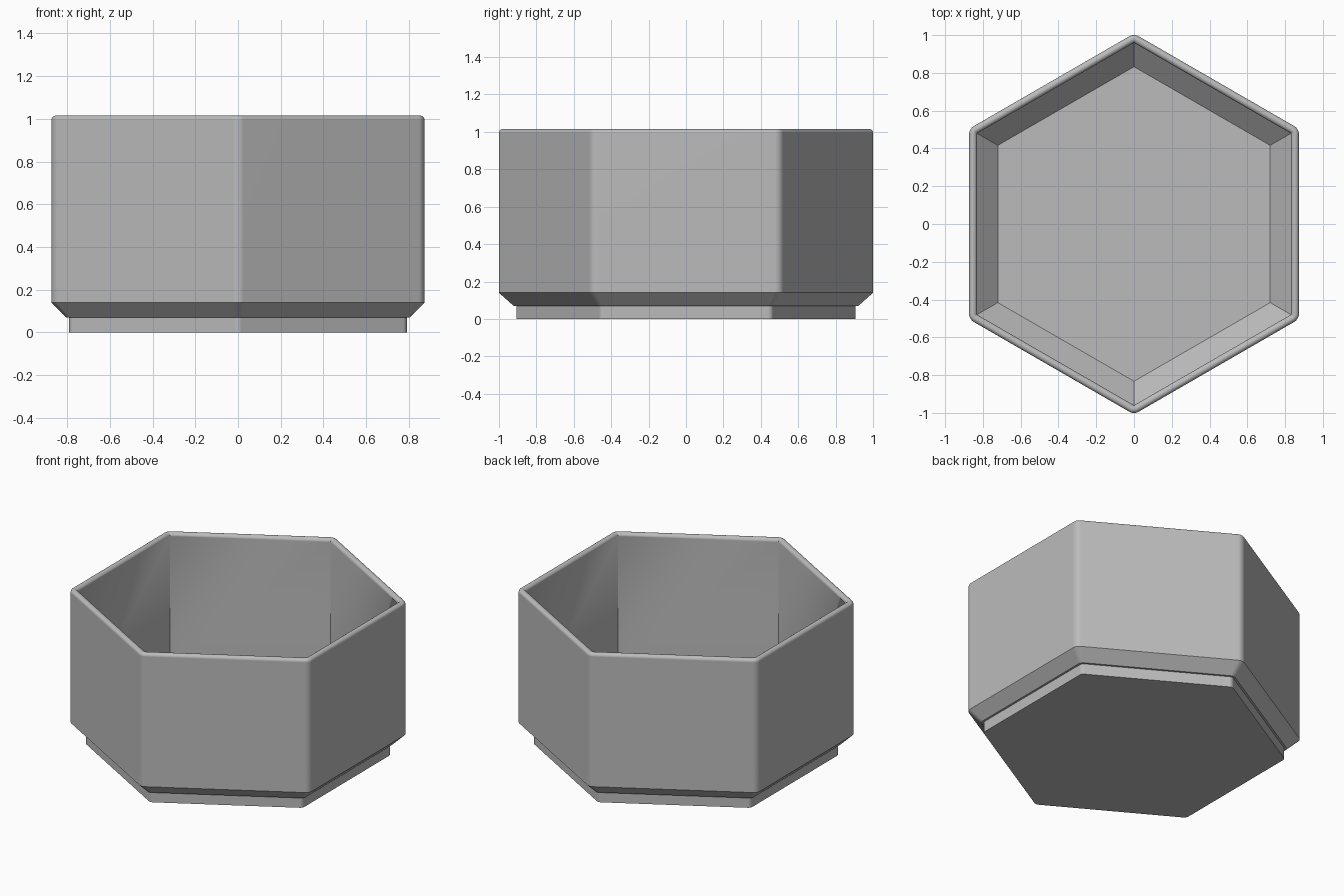
import bpy, bmesh
from math import sin, cos, radians, pi, sqrt

cube = bpy.data.objects.get("Cube")
if cube:
    bpy.data.objects.remove(cube, do_unlink=True)

CORNER_STEPS = 6
RIM_STEPS = 6
OUTER, INNER, TOP = 0.873, 0.831, 1.015
RIM = (OUTER - INNER) / 2


def hex_ring(bm, apothem, z, radius):
    """Hexagon with rounded corners and points along y."""
    reach = (apothem - radius) * 2 / sqrt(3)
    verts = []
    for side in range(6):
        mid = radians(30 + 60 * side)
        for i in range(CORNER_STEPS + 1):
            a = mid - pi / 6 + pi / 3 * i / CORNER_STEPS
            verts.append(bm.verts.new((reach * cos(mid) + radius * cos(a),
                                       reach * sin(mid) + radius * sin(a), z)))
    return verts


# Cross-section from underside to inner floor: apothem, height, corner radius
profile = [(0.79, 0, 0.03), (0.79, 0.07, 0.03), (0.803, 0.07, 0.035),
           (OUTER, 0.14, 0.05)]
# Half-round rim, fading to sharp inner corners
for i in range(2 * RIM_STEPS + 1):
    t = pi * i / (2 * RIM_STEPS)
    profile.append((INNER + RIM + RIM * cos(t), TOP - RIM + RIM * sin(t),
                    0.025 + 0.025 * cos(t)))
# Sloped foot of the inner wall, then the floor
profile += [(INNER, 0.18, 0), (0.721, 0.07, 0)]

bm = bmesh.new()
rings = [hex_ring(bm, *station) for station in profile]
for low, high in zip(rings, rings[1:]):
    n = len(low)
    for i in range(n):
        j = (i + 1) % n
        bm.faces.new((low[i], low[j], high[j], high[i]))
bm.faces.new(rings[0][::-1])
bm.faces.new(rings[-1])
bmesh.ops.remove_doubles(bm, verts=bm.verts, dist=0.0001)
bmesh.ops.recalc_face_normals(bm, faces=bm.faces)

mesh = bpy.data.meshes.new("hexagonal_container")
bm.to_mesh(mesh)
bm.free()
container = bpy.data.objects.new("hexagonal_container", mesh)
bpy.context.collection.objects.link(container)

# Plain grey
grey = bpy.data.materials.new("light_grey")
grey.use_nodes = True
colour = (0.5, 0.5, 0.5, 1)
grey.diffuse_color = colour
grey.node_tree.nodes["Principled BSDF"].inputs["Base Color"].default_value = colour
mesh.materials.append(grey)

# Soft corners next to flat walls
bpy.ops.object.select_all(action='DESELECT')
container.select_set(True)
bpy.context.view_layer.objects.active = container
bpy.ops.object.shade_smooth_by_angle(angle=radians(30))
weighted = container.modifiers.new("flat_walls", 'WEIGHTED_NORMAL')
weighted.keep_sharp = True
